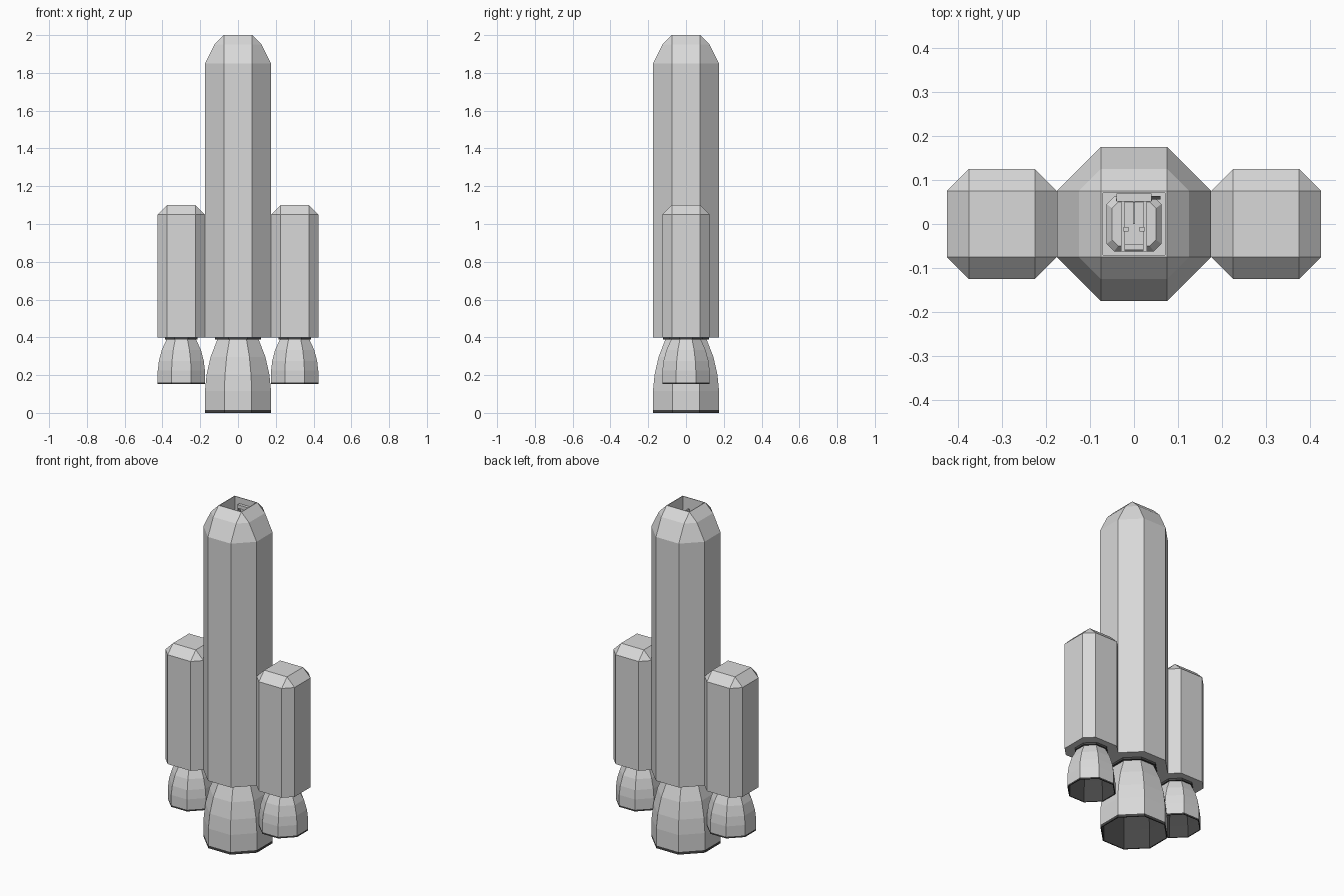
import bpy, bmesh
from mathutils import Matrix

cube = bpy.data.objects.get("Cube")
if cube:
    bpy.data.objects.remove(cube, do_unlink=True)


def make_material(name, value):
    mat = bpy.data.materials.new(name)
    mat.use_nodes = True
    colour = (value, value, value, 1)
    mat.diffuse_color = colour
    mat.node_tree.nodes["Principled BSDF"].inputs["Base Color"].default_value = colour
    return mat


GREY = make_material("light grey", 0.69)
DARK = make_material("charcoal", 0.06)
OCT = 0.414  # flat-to-width ratio of a regular octagon


def add_object(name, bm, mat, x=0):
    mesh = bpy.data.meshes.new(name)
    bm.to_mesh(mesh)
    bm.free()
    mesh.materials.append(mat)
    obj = bpy.data.objects.new(name, mesh)
    obj.location.x = x
    bpy.context.collection.objects.link(obj)
    return obj


def loft(name, rings, mat, x=0, closed=False):
    """Skin octagonal rings given as (half width, half flat, z)."""
    bm = bmesh.new()
    loops = []
    for h, f, z in rings:
        pts = [(h, -f), (h, f), (f, h), (-f, h), (-h, f), (-h, -f), (-f, -h), (f, -h)]
        loops.append([bm.verts.new((px, py, z)) for px, py in pts])
    pairs = list(zip(loops, loops[1:]))
    if closed:
        pairs.append((loops[-1], loops[0]))
    else:
        bm.faces.new(loops[0][::-1])
        bm.faces.new(loops[-1])
    for a, b in pairs:
        for i in range(8):
            j = (i + 1) % 8
            bm.faces.new((a[i], a[j], b[j], b[i]))
    bmesh.ops.remove_doubles(bm, verts=bm.verts, dist=0.0002)
    bmesh.ops.recalc_face_normals(bm, faces=bm.faces)
    return add_object(name, bm, mat, x)


def box(name, centre, size, mat):
    bm = bmesh.new()
    bmesh.ops.create_cube(bm, size=1, matrix=Matrix.Translation(centre) @ Matrix.Diagonal((*size, 1)))
    return add_object(name, bm, mat)


def engine(name, x, half, bottom, wall):
    """Bell nozzle with a dark inside, a dark rim and a dark collar."""
    height = 0.39 - bottom
    profile = [(1, 0.04), (1, 0.3), (0.95, 0.52), (0.83, 0.76), (0.62, 1)]
    outer = [(half * r, half * r * OCT, bottom + height * t) for r, t in profile]
    inner = [(h - wall, (h - wall) * OCT, z) for h, f, z in reversed(outer)]
    inner[0] = (*inner[0][:2], 0.375)
    bell = loft(name + "_bell", outer + inner, GREY, x, closed=True)
    # Faces turned towards the axis are the dark inside
    bell.data.materials.append(DARK)
    for face in bell.data.polygons:
        if face.normal.xy.dot(face.center.xy) < -0.001:
            face.material_index = 1
    t = half * 0.58
    loft(name + "_throat", [(t, t * OCT, 0.37), (t, t * OCT, 0.385)], DARK, x)
    rim = outer[0][2]
    lip = half - wall
    loft(name + "_rim", [(half, half * OCT, bottom), (half, half * OCT, rim),
                         (lip, lip * OCT, rim), (lip, lip * OCT, bottom)], DARK, x, closed=True)
    c = half * 0.69
    loft(name + "_collar", [(c, c * OCT, 0.388), (c, c * OCT, 0.401)], DARK, x)


# Core hull with a domed nose and a square open bay at its tip
loft("core_hull", [(0.175, 0.075, 0.4), (0.175, 0.075, 1.85), (0.125, 0.075, 1.95),
                   (0.075, 0.075, 2.0), (0.071, 0.071, 2.0), (0.071, 0.071, 1.87)], GREY)
engine("core_engine", 0, 0.175, 0, 0.006)

# Side boosters
for side, x in (("left", 0.3), ("right", -0.3)):
    loft(side + "_booster", [(0.125, 0.075, 0.4), (0.125, 0.075, 1.05),
                             (0.075, 0.075, 1.1)], GREY, x)
    engine(side + "_engine", x, 0.125, 0.152, 0.005)

# Small machinery inside the nose bay
loft("bay_base", [(0.062, 0.045, 1.869), (0.062, 0.045, 1.885), (0.05, 0.036, 1.9)], GREY)
box("bay_crossbar", (0, 0.06, 1.955), (0.08, 0.018, 0.02), GREY)
box("bay_latch", (0.05, 0.06, 1.955), (0.02, 0.008, 0.008), DARK)
box("bay_spine", (0, 0.025, 1.92), (0.004, 0.05, 0.04), GREY)
box("bay_step", (0, -0.052, 1.91), (0.04, 0.014, 0.02), GREY)
for side, s in (("left", 1), ("right", -1)):
    box(side + "_bay_rail", (s * 0.025, -0.005, 1.92), (0.008, 0.115, 0.04), GREY)
    box(side + "_bay_clamp", (s * 0.018, -0.012, 1.935), (0.012, 0.01, 0.02), GREY)
    box(side + "_bay_post", (s * 0.038, 0.055, 1.91), (0.006, 0.006, 0.08), GREY)
